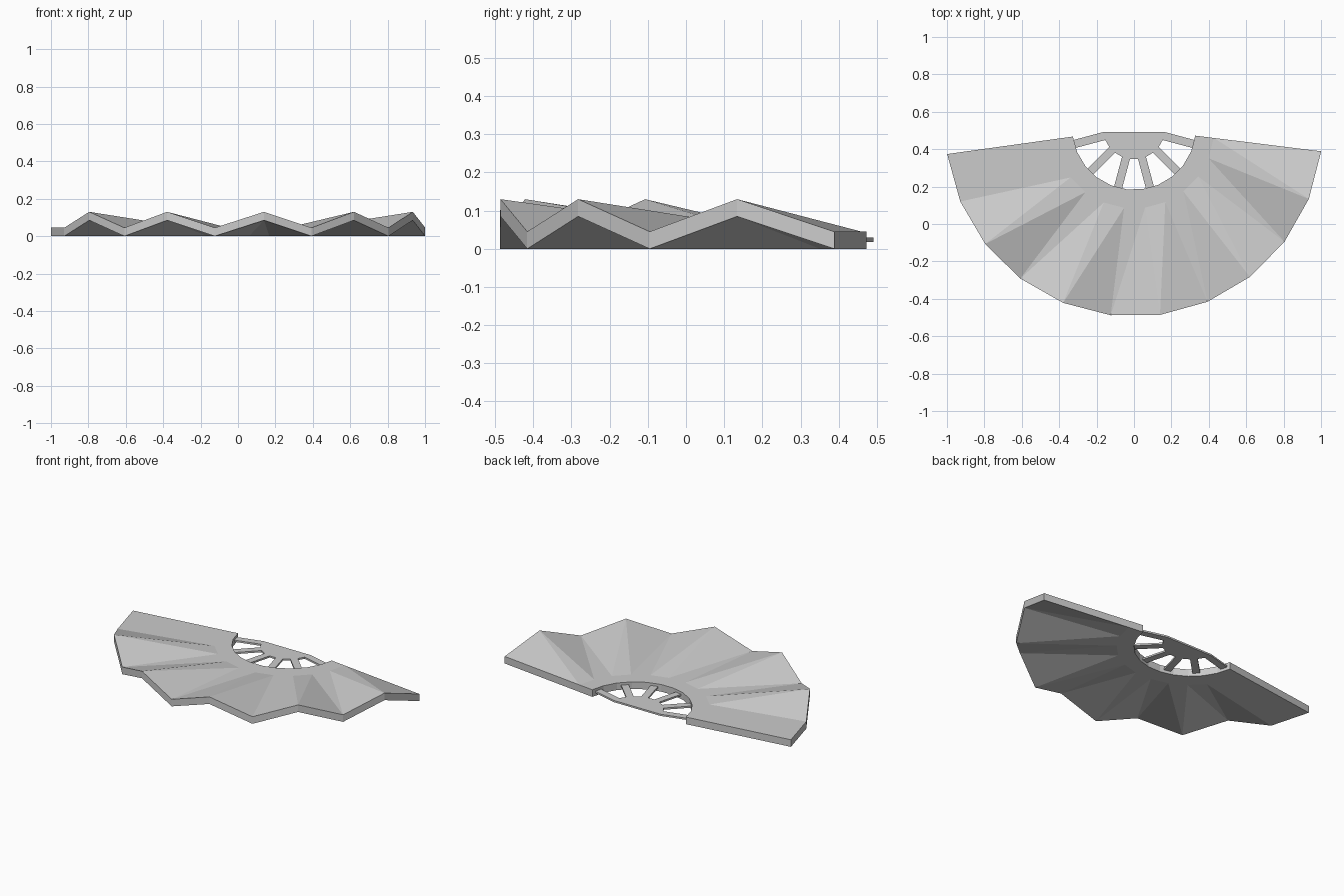
import bpy, bmesh
from math import sin, cos, radians

if "Cube" in bpy.data.objects:
    bpy.data.objects.remove(bpy.data.objects["Cube"])

CY = 0.513                      # pivot of the fan along y
T = 0.045                       # leaf thickness


def finish(bm, name):
    bmesh.ops.recalc_face_normals(bm, faces=bm.faces)
    mesh = bpy.data.meshes.new(name)
    bm.to_mesh(mesh)
    bm.free()
    obj = bpy.data.objects.new(name, mesh)
    bpy.context.collection.objects.link(obj)


# Pleated leaf: flat inner ring, then folds rising to the outer edge
N = 11
RADII = (0.33, 0.43, 1.0086)
bm = bmesh.new()
grid = []                       # grid[layer][ring][column]
for layer in range(2):
    rings = []
    for k, r in enumerate(RADII):
        row = []
        for i in range(N + 1):
            a = radians(-82.5 + 15 * i + 0.42)
            peak = k == 2 and i >= 2 and i % 2 == 0
            z = layer * T + (0.085 if peak else 0)
            row.append(bm.verts.new((r * sin(a), CY - r * cos(a), z)))
        rings.append(row)
    grid.append(rings)

for inner, mid, outer in grid:
    for i in range(N):
        j = i + 1
        bm.faces.new((inner[i], mid[i], mid[j], inner[j]))
        bm.faces.new((outer[i], outer[j], mid[j]))
        bm.faces.new((outer[i], mid[j], mid[i]))
low, high = grid
for i in range(N):              # inner and outer rims
    for k in (0, 2):
        bm.faces.new((low[k][i], low[k][i + 1], high[k][i + 1], high[k][i]))
for i in (0, N):                # straight end edges
    for k in (0, 1):
        bm.faces.new((low[k][i], low[k + 1][i], high[k + 1][i], high[k][i]))
finish(bm, "pleated_leaf")

# Hub with six ribs, one extruded outline
R0, R1, W = 0.165, 0.338, 0.022
bm = bmesh.new()
outline = []
for deg in range(-75, 76, 30):
    a = radians(deg)
    for r, w in ((R0, -W), (R1, -W), (R1, W), (R0, W)):
        x = r * sin(a) + w * cos(a)
        y = CY - r * cos(a) + w * sin(a)
        outline.append(bm.verts.new((x, y, 0.018)))
face = bm.faces.new(outline)
ext = bmesh.ops.extrude_face_region(bm, geom=[face])
top = [g for g in ext["geom"] if isinstance(g, bmesh.types.BMVert)]
bmesh.ops.translate(bm, verts=top, vec=(0, 0, 0.011))
finish(bm, "hub_and_ribs")
